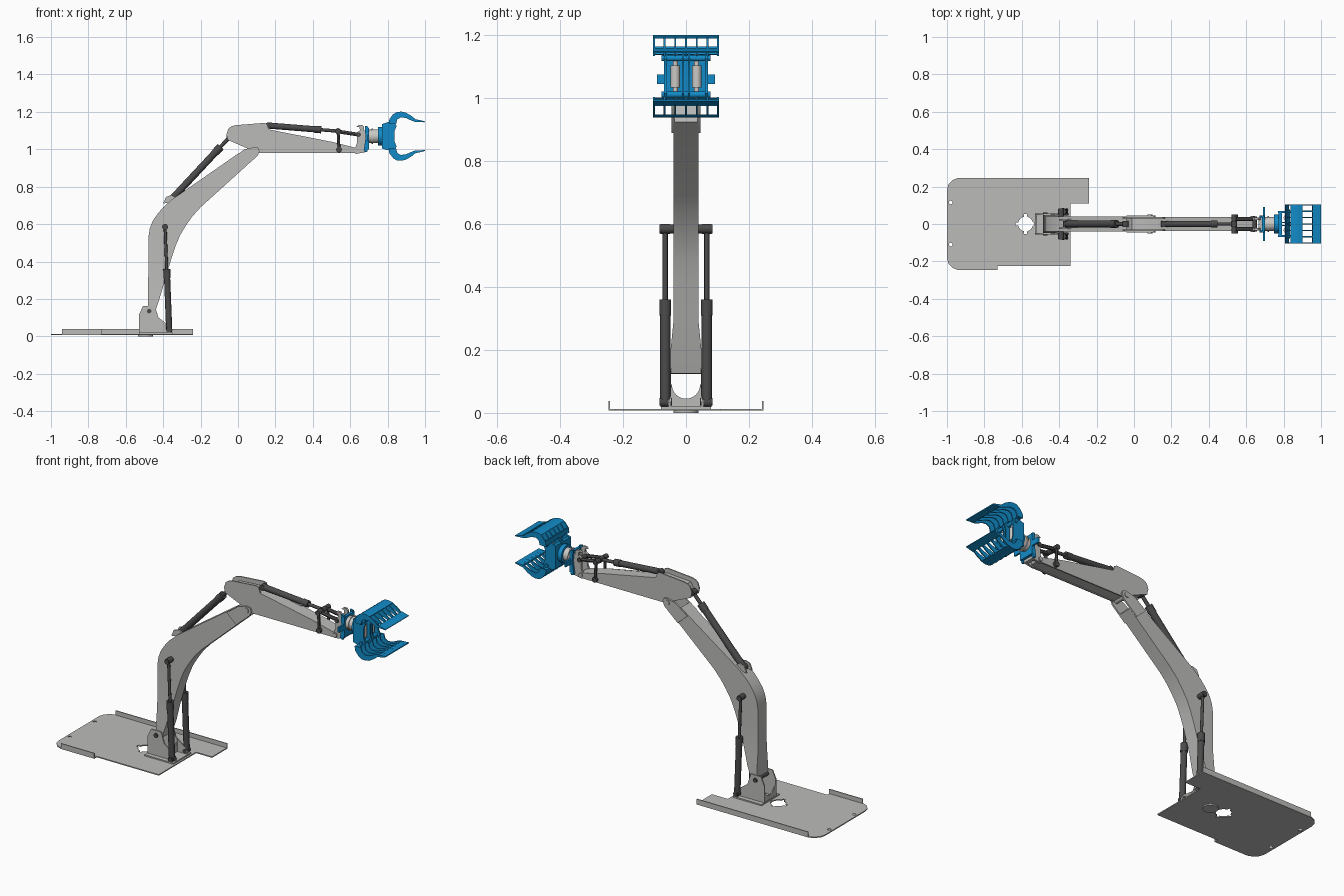
import bpy, bmesh, math
from mathutils import Vector

cube = bpy.data.objects.get("Cube")
if cube:
    bpy.data.objects.remove(cube, do_unlink=True)


def material(name, rgb):
    m = bpy.data.materials.new(name)
    m.use_nodes = True
    m.diffuse_color = (*rgb, 1)
    m.node_tree.nodes["Principled BSDF"].inputs["Base Color"].default_value = (*rgb, 1)
    return m


GREY = material("light grey steel", (0.50, 0.50, 0.49))
DARK = material("dark grey hydraulics", (0.07, 0.07, 0.07))
BLUE = material("blue paint", (0.006, 0.26, 0.58))
PALE = material("pale metal", (0.60, 0.59, 0.56))


def finish(bm, name, mat):
    bmesh.ops.recalc_face_normals(bm, faces=bm.faces[:])
    me = bpy.data.meshes.new(name)
    bm.to_mesh(me)
    bm.free()
    me.materials.append(mat)
    ob = bpy.data.objects.new(name, me)
    bpy.context.collection.objects.link(ob)
    bpy.ops.object.select_all(action='DESELECT')
    ob.select_set(True)
    bpy.context.view_layer.objects.active = ob
    bpy.ops.object.shade_smooth_by_angle(angle=math.radians(30))
    return ob


def prism(name, loops, axis, a, b, mat, width=None):
    """Extrude a flat outline (plus hole loops) from a to b along an axis."""
    def place(p, t):
        return {'x': (t, p[0], p[1]), 'y': (p[0], t, p[1]), 'z': (p[0], p[1], t)}[axis]
    if not isinstance(loops[0][0], (tuple, list)):
        loops = [loops]
    bm = bmesh.new()
    edges = []
    for lp in loops:
        vs = [bm.verts.new(place(p, a)) for p in lp]
        edges += [bm.edges.new((vs[i - 1], vs[i])) for i in range(len(vs))]
    normal = Vector(place((0, 0), 1))
    bmesh.ops.triangle_fill(bm, use_beauty=True, edges=edges, normal=normal)
    ext = bmesh.ops.extrude_face_region(bm, geom=bm.faces[:])
    top = [v for v in ext['geom'] if isinstance(v, bmesh.types.BMVert)]
    bmesh.ops.translate(bm, vec=normal * (b - a), verts=top)
    if width:
        for v in bm.verts:
            v.co.y = math.copysign(width(v.co.z), v.co.y)
    return finish(bm, name, mat)


def cyl(name, p, q, r, mat, n=24):
    p, q = Vector(p), Vector(q)
    bm = bmesh.new()
    bmesh.ops.create_cone(bm, cap_ends=True, segments=n, radius1=r, radius2=r, depth=(q - p).length)
    rot = (q - p).to_track_quat('Z', 'Y')
    for v in bm.verts:
        v.co = rot @ v.co + (p + q) / 2
    return finish(bm, name, mat)


def box(name, lo, hi, mat):
    return prism(name, [(lo[0], lo[1]), (hi[0], lo[1]), (hi[0], hi[1]), (lo[0], hi[1])],
                 'z', lo[2], hi[2], mat)


def circle(cx, cy, r, n=24, a0=0.0, a1=360.0):
    full = abs(a1 - a0) >= 360
    steps = n if full else n + 1
    return [(cx + r * math.cos(math.radians(a0 + (a1 - a0) * i / n)),
             cy + r * math.sin(math.radians(a0 + (a1 - a0) * i / n))) for i in range(steps)]


def ram(name, p, q, split, r, rod):
    """Hydraulic cylinder from p to q; the barrel fills the given share."""
    p, q = Vector(p), Vector(q)
    side = Vector((0, r * 0.9, 0))
    m = p.lerp(q, split)
    cyl(name + "_barrel", p, m, r, DARK)
    cyl(name + "_collar", p.lerp(q, split - 0.09), m, r * 1.15, DARK)
    cyl(name + "_rod", m, q, rod, DARK)
    for end, e in (("lower", p), ("upper", q)):
        cyl(f"{name}_{end}_eye", e - side, e + side, r * 0.95, DARK)


# Base plate with keyed centre hole, bolt holes and upright flanges
keyhole = []
for k in range(4):
    c = 90 * k
    for ang, rad in ((-12, 0.04), (-9, 0.053), (9, 0.053), (12, 0.04), (30, 0.04), (45, 0.04), (60, 0.04)):
        t = math.radians(c + ang)
        keyhole.append((-0.58 + rad * math.cos(t), rad * math.sin(t)))
outline = [(-0.94, 0.247), (-0.24, 0.247), (-0.24, 0.11), (-0.34, 0.11), (-0.34, -0.225),
           (-0.73, -0.225), (-0.73, -0.247), (-0.94, -0.247), (-0.97, -0.235), (-0.993, -0.21),
           (-1, -0.18), (-1, 0.18), (-0.993, 0.21), (-0.97, 0.235)]
prism("base_plate", [outline, keyhole, circle(-0.98, 0.115, 0.01, 12), circle(-0.98, -0.11, 0.01, 12)],
      'z', 0.007, 0.013, GREY)
box("back_flange", (-0.94, 0.242, 0.007), (-0.24, 0.247, 0.038), GREY)
box("front_flange", (-0.94, -0.247, 0.007), (-0.73, -0.242, 0.038), GREY)
cyl("slew_disc", (-0.495, 0, 0), (-0.495, 0, 0.012), 0.04, GREY)

# Boom foot: pad, cheeks, scooped cross plates and pin
box("foot_pad", (-0.53, -0.08, 0.012), (-0.35, 0.08, 0.02), GREY)
cheek = [(-0.53, 0.013), (-0.53, 0.115), (-0.508, 0.162), (-0.445, 0.162), (-0.425, 0.10),
         (-0.365, 0.055), (-0.35, 0.035), (-0.355, 0.013)]
scoop = [(-0.05, 0.013), (0.05, 0.013), (0.05, 0.09)] + circle(0, 0.09, 0.045, 12, 0, -180) + [(-0.05, 0.09)]
for x in (-0.527, -0.42):
    prism("foot_cross_plate", scoop, 'x', x, x + 0.006, GREY)
cyl("foot_pin", (-0.475, -0.062, 0.135), (-0.475, 0.062, 0.135), 0.012, DARK)

# Boom: bent box that widens towards its foot
boom = [(-0.48, 0.125), (-0.48, 0.2), (-0.48, 0.3), (-0.478, 0.535), (-0.472, 0.575), (-0.457, 0.615),
        (-0.43, 0.655), (-0.40, 0.69), (-0.355, 0.73), (0.005, 0.98), (0.06, 0.925), (-0.20, 0.69),
        (-0.245, 0.64), (-0.28, 0.59), (-0.31, 0.54), (-0.335, 0.48), (-0.355, 0.42),
        (-0.39, 0.3), (-0.42, 0.2), (-0.445, 0.125)]
prism("boom", boom, 'y', -0.04, 0.04, GREY,
      lambda z: 0.039 + 0.01 * min(1, max(0, (0.3 - z) / 0.1)))
tip = [(-0.04, 0.945), (0.035, 1.0), (0.09, 1.012), (0.108, 1.008), (0.115, 0.99), (0.105, 0.965), (0.02, 0.89)]

# Lift rams, their feet and the mirrored boom plates
for s in (-1, 1):
    prism("foot_cheek", cheek, 'y', s * 0.048, s * 0.055, GREY)
    prism("boom_tip_plate", tip, 'y', s * 0.037, s * 0.046, GREY)
    ram("lift_ram", (-0.368, s * 0.066, 0.035), (-0.39, s * 0.066, 0.585), 0.59, 0.0165, 0.008)
    cyl("lift_upper_pin", (-0.39, s * 0.035, 0.585), (-0.39, s * 0.084, 0.585), 0.014, DARK)
    cyl("lift_lower_pin", (-0.368, s * 0.045, 0.035), (-0.368, s * 0.084, 0.035), 0.012, DARK)
    lug = [(-0.40, 0.71), (-0.385, 0.745), (-0.355, 0.755), (-0.33, 0.74), (-0.33, 0.72)]
    prism("boom_ram_lug", lug, 'y', s * 0.019, s * 0.027, GREY)
cyl("elbow_pin", (0.085, -0.05, 0.99), (0.085, 0.05, 0.99), 0.014, GREY)
ram("boom_ram", (-0.362, 0, 0.725), (-0.045, 0, 1.065), 0.85, 0.0185, 0.010)

# Stick: tapered box with raised head plates
stick = [(-0.04, 1.05), (-0.01, 1.105), (0.14, 1.115), (0.17, 1.103), (0.50, 1.04), (0.64, 1.005),
         (0.645, 0.983), (0.105, 0.983)]
prism("stick", stick, 'y', -0.031, 0.031, GREY)
head = [(-0.055, 1.05), (-0.062, 1.08), (-0.052, 1.11), (-0.035, 1.123), (-0.01, 1.129), (0.14, 1.141),
        (0.155, 1.135), (0.165, 1.106), (0.50, 1.04), (0.64, 1.005), (0.647, 0.985), (0.63, 0.979),
        (0.11, 0.979)]
hitch = [(0.618, 0.985), (0.63, 0.975), (0.685, 0.985), (0.685, 1.10), (0.672, 1.10), (0.675, 1.118),
         (0.664, 1.13), (0.645, 1.13), (0.634, 1.12), (0.65, 1.118), (0.652, 1.10), (0.635, 1.09),
         (0.635, 1.03)]
for s in (-1, 1):
    prism("stick_side_plate", head, 'y', s * 0.030, s * 0.037, GREY)
    prism("hitch_plate", hitch, 'y', s * 0.022, s * 0.034, GREY)
    # Tipping linkage
    cyl("rocker_link", (0.54, s * 0.042, 0.998), (0.535, s * 0.042, 1.10), 0.008, DARK, 12)
    cyl("rocker_eye", (0.54, s * 0.034, 0.998), (0.54, s * 0.052, 0.998), 0.015, DARK)
    cyl("rocker_top_eye", (0.535, s * 0.02, 1.097), (0.535, s * 0.052, 1.097), 0.014, DARK)
    cyl("tipping_link", (0.535, s * 0.026, 1.095), (0.645, s * 0.026, 1.078), 0.010, DARK, 12)
cyl("rocker_pin", (0.535, -0.05, 1.097), (0.535, 0.05, 1.097), 0.008, DARK)
cyl("hitch_link_pin", (0.645, -0.04, 1.078), (0.645, 0.04, 1.078), 0.012, DARK)
cyl("hitch_pivot_pin", (0.635, -0.042, 0.995), (0.635, 0.042, 0.995), 0.012, GREY)
box("hitch_back", (0.665, -0.034, 0.985), (0.685, 0.034, 1.10), GREY)
ram("stick_ram", (0.16, 0, 1.127), (0.535, 0, 1.097), 0.76, 0.0165, 0.009)

# Blue coupler and rotator
coupler = [(0.672, 0.99), (0.69, 0.985), (0.70, 1.02), (0.70, 1.10), (0.695, 1.122), (0.678, 1.125), (0.682, 1.06)]
for s in (-1, 1):
    prism("coupler_cheek", coupler, 'y', s * 0.034, s * 0.046, BLUE)
    box("coupler_ear", (0.69, s * 0.04, 1.045), (0.70, s * 0.092, 1.075), BLUE)
box("coupler_plate", (0.685, -0.046, 1.0), (0.70, 0.046, 1.115), BLUE)
MID = 1.07
cyl("rotator_body", (0.70, 0, MID), (0.75, 0, MID), 0.037, PALE, 32)
cyl("rotator_ring", (0.715, 0, MID), (0.722, 0, MID), 0.042, PALE, 32)
cyl("rotator_flange", (0.748, 0, MID), (0.775, 0, MID), 0.05, BLUE, 32)

# Grab body with paired rams
box("grab_back_plate", (0.772, -0.068, MID - 0.065), (0.79, 0.068, MID + 0.065), BLUE)
body = [(0.77, 1.005), (0.77, 1.135), (0.80, 1.145), (0.835, 1.145), (0.848, 1.125),
        (0.838, 1.10), (0.838, 1.04), (0.848, 1.015), (0.835, 0.995), (0.80, 0.995)]
for s in (-1, 1):
    prism("grab_side_plate", body, 'y', s * 0.06, s * 0.07, BLUE)
    prism("grab_inner_plate", body, 'y', s * 0.006, s * 0.012, BLUE)
    cyl("grab_ram", (0.815, s * 0.034, 1.035), (0.815, s * 0.034, 1.105), 0.015, PALE)
    cyl("grab_ram_rod", (0.815, s * 0.034, 1.0), (0.815, s * 0.034, 1.14), 0.008, PALE)
    cyl("jaw_pivot", (0.825, -0.078, MID + s * 0.058), (0.825, 0.078, MID + s * 0.058), 0.010, BLUE)

# Jaws: curved tines joined by cross bands
tine = [(0.808, 1.135), (0.812, 1.165), (0.83, 1.188), (0.85, 1.199), (0.875, 1.2), (0.90, 1.194),
        (0.925, 1.18), (0.95, 1.16), (0.997, 1.149), (0.995, 1.145), (0.945, 1.147), (0.92, 1.157),
        (0.895, 1.168), (0.87, 1.17), (0.852, 1.16), (0.845, 1.135)]
crown = [(0.838, 1.193), (0.85, 1.200), (0.875, 1.201), (0.90, 1.195), (0.899, 1.191), (0.875, 1.196), (0.851, 1.195)]
lip = [(0.955, 1.160), (1.0, 1.149), (0.998, 1.144), (0.953, 1.148)]
root = [(0.806, 1.138), (0.810, 1.165), (0.816, 1.164), (0.830, 1.140)]
for jaw, flip in (("upper", 1), ("lower", -1)):
    def side(pts):
        return [(x, MID + flip * (z - MID)) for x, z in pts]
    for i in range(7):
        y = -0.102 + 0.034 * i
        prism(jaw + "_jaw_tine", side(tine), 'y', y - 0.003, y + 0.003, BLUE)
    for part, pts in (("crown", crown), ("lip", lip), ("root", root)):
        prism(f"{jaw}_jaw_{part}", side(pts), 'y', -0.105, 0.105, BLUE)
